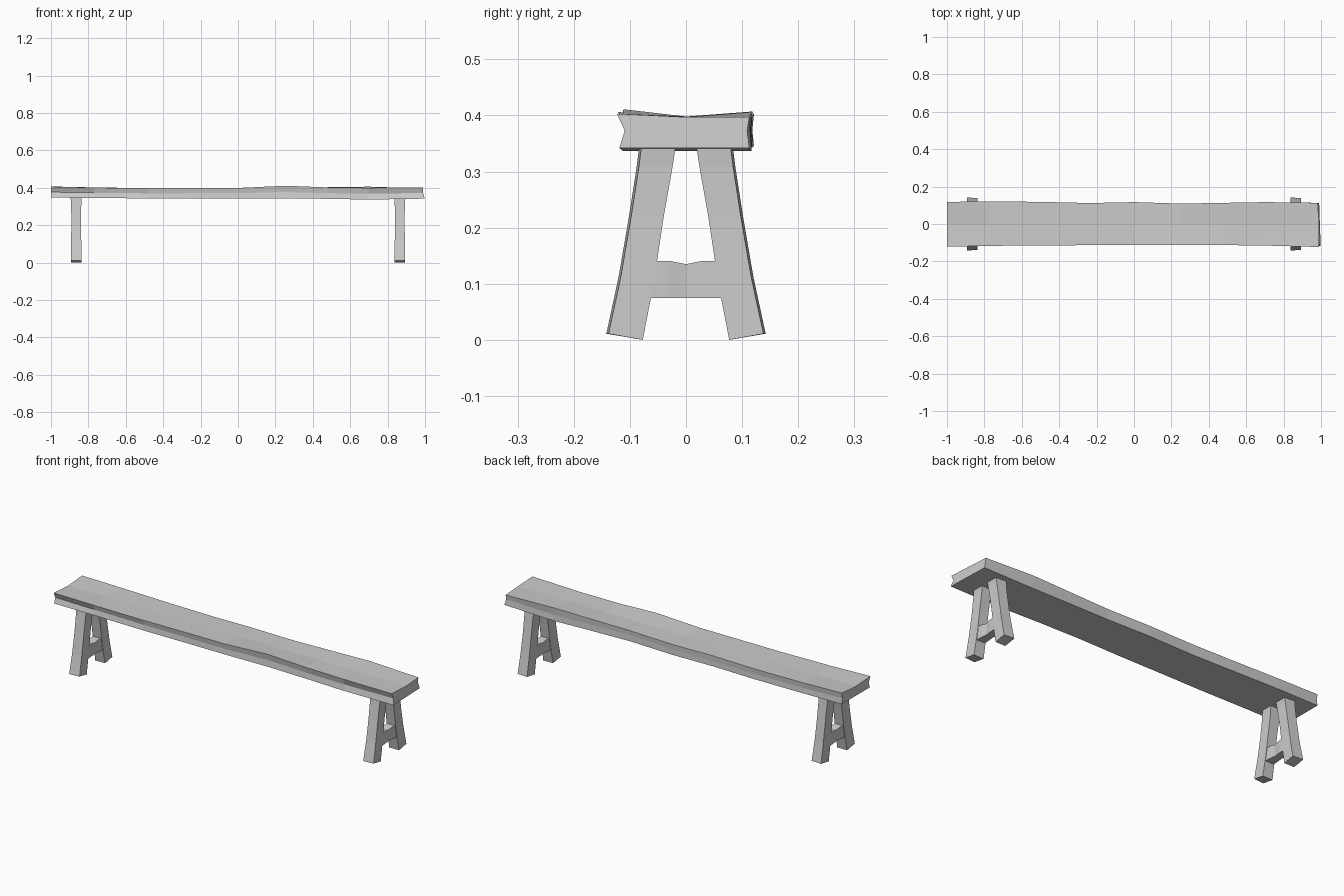
import bpy, bmesh


def loft(name, rings):
    """Skin a list of matching closed rings and cap both ends."""
    bm = bmesh.new()
    loops = [[bm.verts.new(p) for p in ring] for ring in rings]
    n = len(loops[0])
    for a, b in zip(loops, loops[1:]):
        for i in range(n):
            j = (i + 1) % n
            bm.faces.new((a[i], a[j], b[j], b[i]))
    bm.faces.new(loops[0])
    bm.faces.new(loops[-1])
    bmesh.ops.recalc_face_normals(bm, faces=bm.faces)
    mesh = bpy.data.meshes.new(name)
    bm.to_mesh(mesh)
    bm.free()
    ob = bpy.data.objects.new(name, mesh)
    bpy.context.collection.objects.link(ob)
    return ob


# Seat: uneven plank with a hollowed top and creased edges
# x, front y, back y, bottom z, front top z, back top z, crease depth
stations = [
    (-1.00, -0.117, 0.118, 0.350, 0.408, 0.409, 0.010),
    (-0.77, -0.114, 0.121, 0.348, 0.403, 0.404, 0.007),
    (-0.48, -0.113, 0.118, 0.345, 0.400, 0.400, 0.004),
    (-0.24, -0.112, 0.112, 0.345, 0.401, 0.401, 0.003),
    (0.00, -0.112, 0.117, 0.345, 0.401, 0.400, 0.003),
    (0.25, -0.110, 0.109, 0.346, 0.413, 0.402, 0.004),
    (0.48, -0.111, 0.113, 0.343, 0.404, 0.405, 0.004),
    (0.70, -0.113, 0.117, 0.339, 0.402, 0.408, 0.006),
    (0.99, -0.119, 0.113, 0.344, 0.405, 0.399, 0.010),
]
rings = []
for x, yf, yb, zb, tf, tk, c in stations:
    mid = (zb + tf) / 2
    end = 0.008 if x > 0.9 else 0
    rings.append([
        (x + end, yf, zb), (x, yb, zb), (x - end, yb - c * 0.4, mid),
        (x - end, yb, tk), (x, 0, min(0.400, tk)), (x, yf - c * 0.4, tf),
        (x, yf + c, mid),
    ])
loft("seat", rings)

# Legs: bent, splayed square posts; rows of outer y, outer z, inner y, inner z, half width
leg_rows = [
    (0.139, 0.013, 0.077, 0.002, 0.029),
    (0.117, 0.115, 0.058, 0.100, 0.027),
    (0.099, 0.220, 0.040, 0.220, 0.026),
    (0.085, 0.310, 0.024, 0.310, 0.027),
    (0.080, 0.350, 0.018, 0.350, 0.030),
]
for side, sx in (("left", -1), ("right", 1)):
    cx = sx * 0.865
    for place, sy in (("front", -1), ("back", 1)):
        loft(f"{side}_{place}_leg", [
            [(cx - w, sy * (yo + 0.003), zo), (cx + w, sy * (yo - 0.001), zo),
             (cx + w, sy * yi, zi), (cx - w, sy * yi, zi)]
            for yo, zo, yi, zi, w in leg_rows])

    # Crossbar: slightly waisted block joining each pair of legs
    loft(f"{side}_crossbar", [
        [(cx - w, y, 0.077), (cx + w, y, 0.077), (cx + w, y, zt), (cx - w, y, zt)]
        for y, zt, w in ((-0.065, 0.142, 0.025), (-0.03, 0.143, 0.023),
                         (0, 0.137, 0.019),
                         (0.03, 0.143, 0.023), (0.065, 0.142, 0.025))])

# Settle the model exactly on the floor
for ob in bpy.context.collection.objects:
    ob.location.z = -0.002
